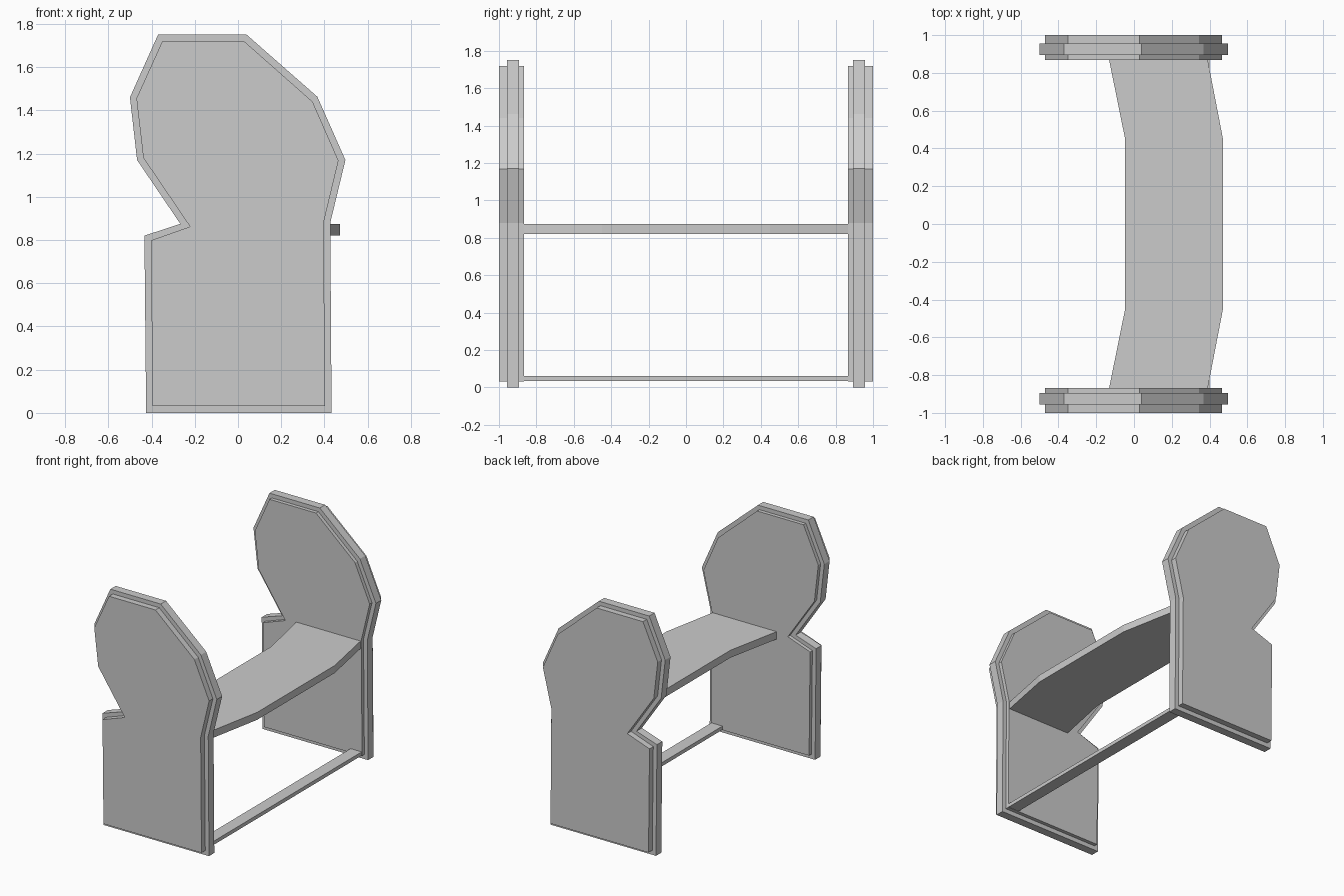
import bpy
import bmesh

cube = bpy.data.objects.get("Cube")
if cube:
    bpy.data.objects.remove(cube, do_unlink=True)

grey = bpy.data.materials.new("light_grey")
grey.use_nodes = True
colour = (0.6, 0.6, 0.6, 1)
grey.diffuse_color = colour
grey.node_tree.nodes["Principled BSDF"].inputs["Base Color"].default_value = colour


def prism(name, outline, axis, low, high):
    """Extrude a closed 2D outline along y or z."""
    def place(a, b, d):
        return (a, d, b) if axis == "y" else (a, b, d)

    bm = bmesh.new()
    base = bm.faces.new([bm.verts.new(place(a, b, low)) for a, b in outline])
    moved = bmesh.ops.extrude_face_region(bm, geom=[base])["geom"]
    bmesh.ops.translate(bm, vec=place(0, 0, high - low),
                        verts=[v for v in moved if isinstance(v, bmesh.types.BMVert)])
    bmesh.ops.recalc_face_normals(bm, faces=bm.faces)
    mesh = bpy.data.meshes.new(name)
    bm.to_mesh(mesh)
    bm.free()
    mesh.materials.append(grey)
    obj = bpy.data.objects.new(name, mesh)
    bpy.context.collection.objects.link(obj)
    return obj


# Side board outlines: full-size core and slightly smaller facing
core = [(-0.425, 0), (0.433, 0), (0.427, 0.88), (0.497, 1.17), (0.367, 1.463),
        (0.04, 1.75), (-0.37, 1.75), (-0.5, 1.46), (-0.467, 1.17),
        (-0.267, 0.875), (-0.433, 0.82)]
facing = [(-0.395, 0.033), (0.403, 0.033), (0.396, 0.88), (0.465, 1.167), (0.345, 1.44),
          (0.028, 1.72), (-0.35, 1.72), (-0.47, 1.455), (-0.438, 1.18),
          (-0.222, 0.862), (-0.403, 0.798)]

# Two end panels, each a core between two facings
for side, s in (("front", -1), ("back", 1)):
    for part, outline, a, b in (("outer_facing", facing, 0.955, 1.0),
                                ("core", core, 0.894, 0.956),
                                ("inner_facing", facing, 0.867, 0.895)):
        prism(f"{side}_panel_{part}", outline, "y", min(s * a, s * b), max(s * a, s * b))

# Seat board that bows forward between the panels
seat = [(-0.132, -0.87), (0.39, -0.87), (0.471, -0.45), (0.471, 0.45),
        (0.39, 0.87), (-0.132, 0.87), (-0.047, 0.45), (-0.047, -0.45)]
prism("seat", seat, "z", 0.82, 0.875)

# Low stretcher rail
rail = [(0.31, -0.87), (0.4, -0.87), (0.4, 0.87), (0.31, 0.87)]
prism("stretcher_rail", rail, "z", 0.035, 0.062)
